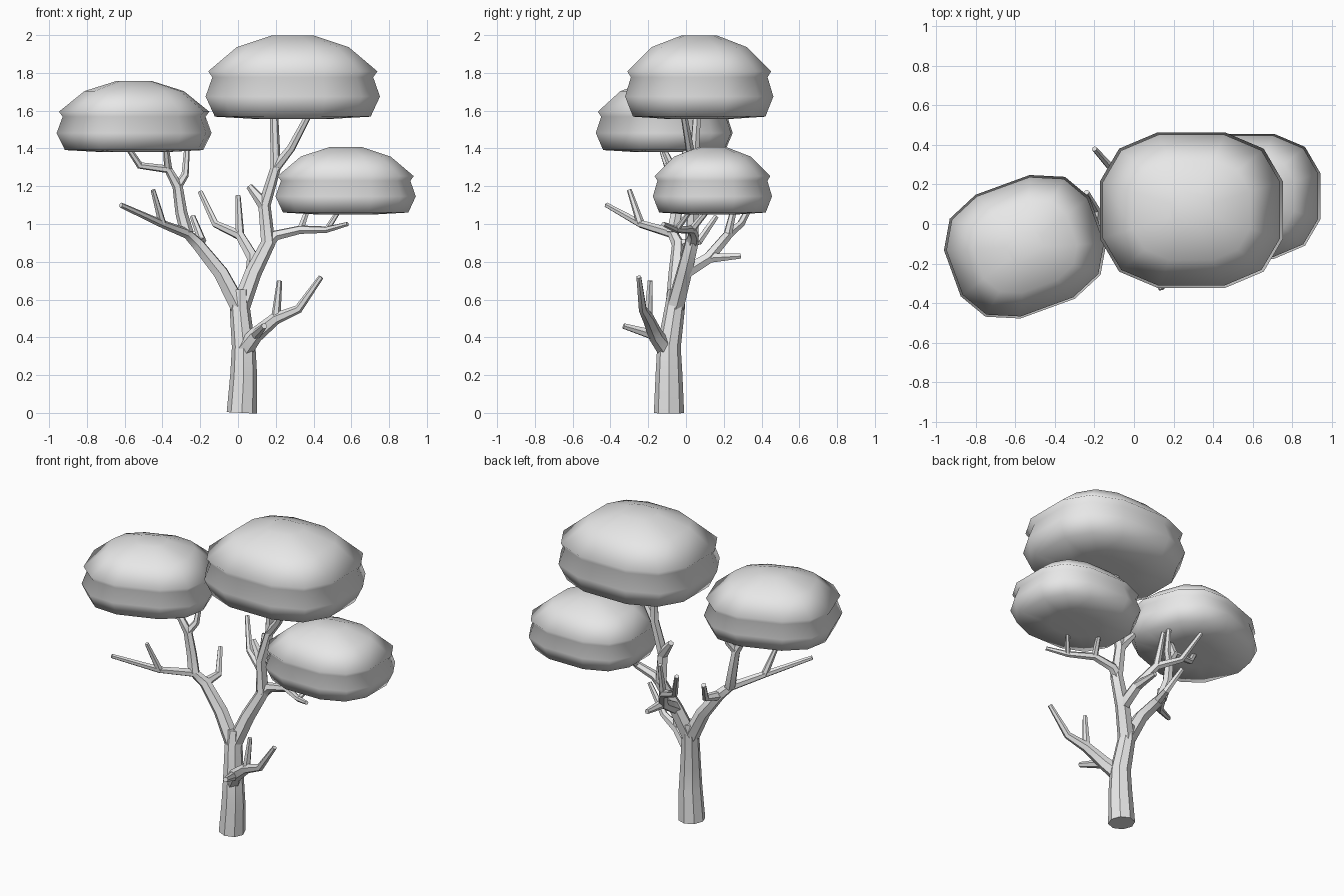
import bpy
import bmesh
from math import copysign, cos, pi, radians, sin
from mathutils import Matrix

default_cube = bpy.data.objects.get("Cube")
if default_cube:
    bpy.data.objects.remove(default_cube, do_unlink=True)

# Single plain grey material
grey = bpy.data.materials.new("plain_grey")
grey.use_nodes = True
grey.diffuse_color = (.8, .8, .8, 1)
shader = grey.node_tree.nodes["Principled BSDF"]
shader.inputs["Base Color"].default_value = grey.diffuse_color


def limb(name, thick, thin, *path, bevel_steps=1):
    """Capped tube that tapers evenly along its path; returns the path."""
    curve = bpy.data.curves.new(name, 'CURVE')
    curve.dimensions = '3D'
    curve.bevel_depth = 1
    curve.bevel_resolution = bevel_steps
    curve.use_fill_caps = True
    curve.materials.append(grey)
    spline = curve.splines.new('POLY')
    last = len(path) - 1
    spline.points.add(last)
    for index, (point, position) in enumerate(zip(spline.points, path)):
        point.co = (*position, 1)
        point.radius = thick + (thin - thick) * index / last
    tube = bpy.data.objects.new(name, curve)
    bpy.context.collection.objects.link(tube)
    bpy.ops.object.select_all(action='DESELECT')
    tube.select_set(True)
    bpy.context.view_layer.objects.active = tube
    bpy.ops.object.convert(target='MESH')
    bpy.ops.object.shade_smooth_by_angle(angle=radians(40))
    return path


def rounded(value):
    """Push a sine or cosine outward, squaring off a circle."""
    return copysign(abs(value) ** .75, value)


# Crown outline: twelve corners of a squared-off circle
CORNERS = [pi * (step + .5) / 6 for step in range(12)]
OUTLINE = [(rounded(cos(angle)), rounded(sin(angle))) for angle in CORNERS]
# Crown profile: a squat lower bulge, a notch, then an overhanging dome
RING_SCALES = [.4, .92, 1.03, .95, 1, .66, .24]
RING_HEIGHTS = [0, .03, .27, .5, .57, .86, 1]


def crown(name, half_width, centre, turn=0):
    """Flat-bottomed cushion of foliage, standing on its centre point."""
    half_depth = half_width * .85
    height = half_width * .965
    bm = bmesh.new()
    rings = []
    for scale, level in zip(RING_SCALES, RING_HEIGHTS):
        rings.append([bm.verts.new((x * scale * half_width,
                                    y * scale * half_depth,
                                    level * height)) for x, y in OUTLINE])
    for low, high in zip(rings, rings[1:]):
        for i in range(len(OUTLINE)):
            bm.faces.new((low[i - 1], low[i], high[i], high[i - 1]))
    bm.faces.new(reversed(rings[0]))
    bm.faces.new(rings[-1])
    rotation = Matrix.Rotation(radians(turn), 4, 'Z')
    bm.transform(Matrix.Translation(centre) @ rotation)
    for face in bm.faces:
        face.smooth = True
    mesh = bpy.data.meshes.new(name)
    bm.to_mesh(mesh)
    bm.free()
    mesh.materials.append(grey)
    bpy.context.collection.objects.link(bpy.data.objects.new(name, mesh))


# Trunk
trunk = limb("trunk", .08, .045, (.02, -.09, 0), (.03, -.09, .2),
             (.03, -.09, .35), (.01, -.06, .55), (.01, -.05, .65),
             bevel_steps=2)
fork = trunk[-2]

# Low branch
low = limb("low_branch", .05, .014, (.03, -.1, .33), (.09, -.16, .41),
           (.2, -.2, .5), (.32, -.23, .55), (.44, -.25, .72))
limb("low_twig", .025, .014, low[2], (.22, -.19, .7))
limb("low_stub", .03, .016, low[1], (.14, -.33, .46))

# Right limb with its forward fork
right = limb("right_limb", .05, .014, fork, (-.09, -.05, .74),
             (-.21, -.04, .89), (-.27, -.07, .95), (-.4, -.24, 1),
             (-.62, -.42, 1.1))
limb("right_forward_twig", .022, .013, right[-2], (-.45, -.3, 1.18))
limb("right_back_stub", .03, .015, right[2], (-.19, .07, .91),
     (-.24, .16, 1.04))

# Right upper branch reaching into the right crown
upper = limb("right_upper", .036, .015, right[-3], (-.3, -.05, 1.06),
             (-.32, -.06, 1.2), (-.37, -.07, 1.29), (-.52, -.1, 1.31),
             (-.58, -.13, 1.4))
limb("right_upper_twig", .025, .015, upper[2], (-.28, -.03, 1.26),
     (-.27, 0, 1.4))
limb("right_middle_twig", .022, .016, upper[3], (-.38, -.12, 1.4))

# Left limb rising to the tall crown
left = limb("left_limb", .05, .022, fork, (.08, -.01, .74), (.16, .03, .9),
            (.14, .04, 1.1), (.2, .04, 1.3), (.19, .06, 1.6))
limb("left_limb_fork", .028, .018, left[-2], (.28, .02, 1.4),
     (.37, -.01, 1.57))
limb("left_limb_stub", .035, .018, left[3], (.06, .07, 1.2))

# Left outer branch under the small crown
outer = limb("left_outer", .035, .012, left[2], (.2, .04, .94),
             (.33, .03, .97), (.47, -.05, .97), (.58, -.12, 1))
limb("left_outer_twig", .016, .012, outer[-2], (.54, .03, 1.08))
limb("left_inner_twig", .02, .014, outer[2], (.37, .12, 1.08))

# Back branch
back = limb("back_branch", .04, .014, left[1], (.08, .12, .82),
            (.01, .22, .94), (-.12, .29, 1), (-.2, .38, 1.17))
limb("back_twig", .024, .014, back[2], (0, .27, 1.15))
limb("back_stub", .03, .015, back[1], (.08, .29, .83))

# Crowns
crown("tall_crown", .46, (.29, .07, 1.555))
crown("right_crown", .39, (-.55, -.115, 1.38), turn=20)
crown("left_crown", .37, (.57, .14, 1.05))
